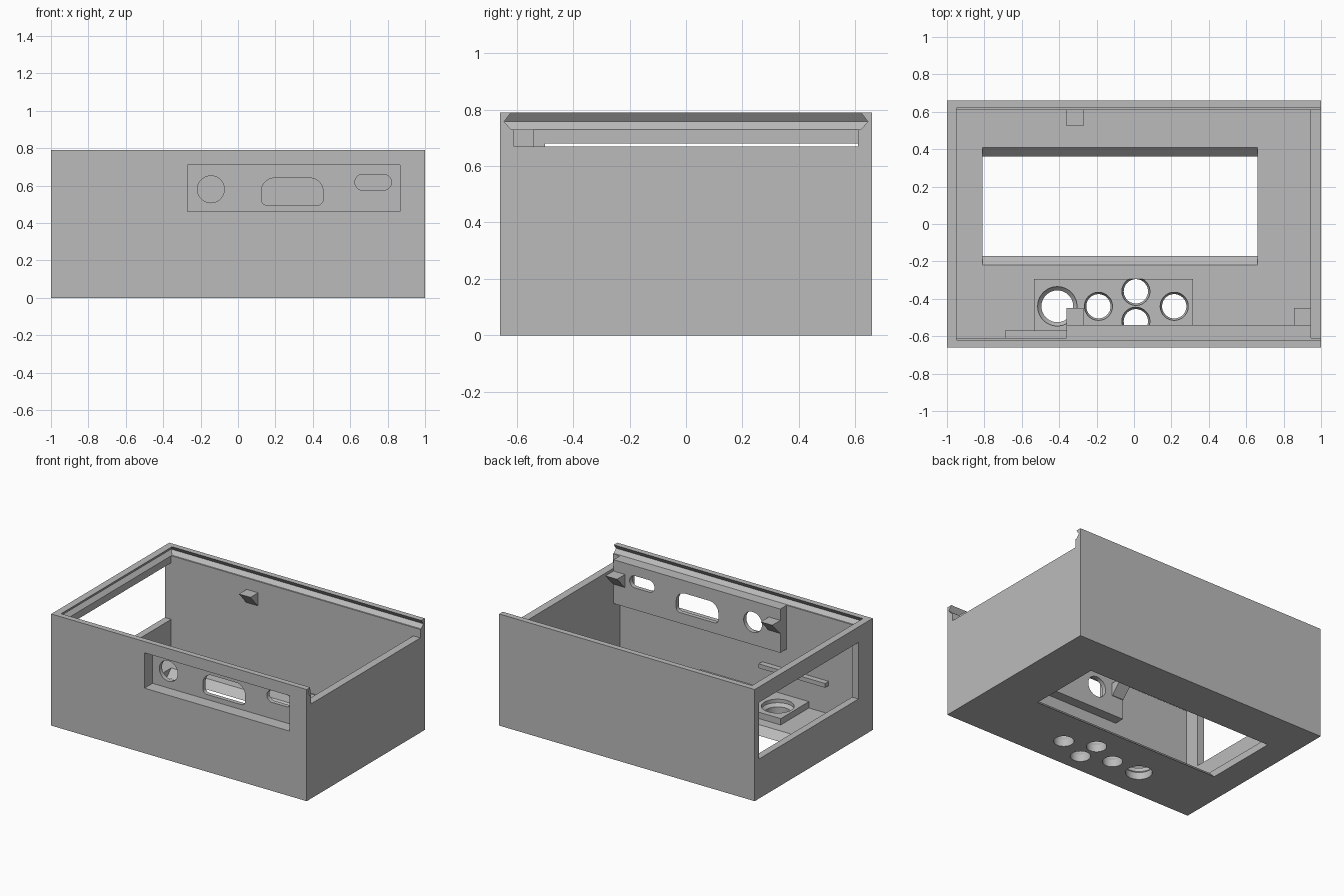
import bpy, bmesh, math
from mathutils import Matrix, Vector

default = bpy.data.objects.get("Cube")
if default:
    bpy.data.objects.remove(default, do_unlink=True)

grey = bpy.data.materials.new("plain_grey")
grey.use_nodes = True
grey.diffuse_color = (0.5, 0.5, 0.5, 1)
grey.node_tree.nodes["Principled BSDF"].inputs["Base Color"].default_value = (0.5, 0.5, 0.5, 1)


def loft(name, rings):
    """Skin a stack of equal-length point loops into a closed solid."""
    bm = bmesh.new()
    loops = [[bm.verts.new(p) for p in ring] for ring in rings]
    n = len(loops[0])
    for a, b in zip(loops, loops[1:]):
        for i in range(n):
            j = (i + 1) % n
            bm.faces.new((a[i], a[j], b[j], b[i]))
    bm.faces.new(loops[0][::-1])
    bm.faces.new(loops[-1])
    bmesh.ops.recalc_face_normals(bm, faces=bm.faces)
    mesh = bpy.data.meshes.new(name)
    bm.to_mesh(mesh)
    bm.free()
    mesh.materials.append(grey)
    obj = bpy.data.objects.new(name, mesh)
    bpy.context.collection.objects.link(obj)
    return obj


def rect(x0, x1, y0, y1, z):
    return [(x0, y0, z), (x1, y0, z), (x1, y1, z), (x0, y1, z)]


def box(name, x, y, z):
    return loft(name, [rect(*x, *y, z[0]), rect(*x, *y, z[1])])


def circle(x, y, r, z, n=48):
    return [(x + r * math.cos(math.tau * i / n), y + r * math.sin(math.tau * i / n), z)
            for i in range(n)]


def slot(name, x, z, low, high, y=(-0.7, -0.5)):
    """Rounded opening through the front; low and high are corner radii."""
    corners = ((x[1] - high, z[1] - high, high), (x[0] + high, z[1] - high, high),
               (x[0] + low, z[0] + low, low), (x[1] - low, z[0] + low, low))
    outline = []
    for k, (cx, cz, r) in enumerate(corners):
        for i in range(10):
            a = math.pi / 2 * (k + i / 9)
            outline.append((cx + r * math.cos(a), cz + r * math.sin(a)))
    # drop the doubled point where two arcs meet
    clean = [p for i, p in enumerate(outline)
             if (Vector(p) - Vector(outline[i - 1])).length > 1e-4]
    return loft(name, [[(px, d, pz) for px, pz in clean] for d in y])


def cut(obj, cutters):
    bpy.context.view_layer.objects.active = obj
    for c in cutters:
        c.hide_render = True
        mod = obj.modifiers.new("cut", "BOOLEAN")
        mod.operation = "DIFFERENCE"
        mod.solver = "EXACT"
        mod.object = c
        bpy.ops.object.modifier_apply(modifier=mod.name)


# Main parts
shell = box("case_shell", (-1, 1), (-0.66, 0.66), (0, 0.79))
panel = box("port_panel", (-0.36, 0.945), (-0.61, -0.54), (0.42, 0.73))
plate = box("button_plate", (-0.535, 0.315), (-0.61, -0.295), (0.05, 0.095))
box("support_bar", (-0.69, -0.17), (-0.61, -0.57), (0.25, 0.28))

# Cavity, sliding lid groove and lowered end wall
cavity = box("cavity_cutter", (-0.95, 0.945), (-0.61, 0.61), (0.05, 0.75))
groove = loft("groove_cutter", [rect(-0.95 - d, 1.2, -0.62 - d, 0.62 + d, z)
              for d, z in ((0, 0.73), (0.025, 0.757), (0, 0.79), (0, 0.85))])
notch = box("notch_cutter", (0.9, 1.2), (-0.61, 0.61), (0.67, 0.75))

# Openings in the end wall, floor and front
end_window = box("end_window_cutter", (-1.1, -0.9), (-0.5, 0.61), (0.28, 0.68))
screen = loft("screen_cutter", [rect(-0.81, 0.66, -0.17 - d, 0.36 + d, z)
              for d, z in ((0, -0.1), (0, 0), (0.05, 0.05), (0.05, 0.1))])
recess = box("recess_cutter", (-0.27, 0.865), (-0.8, -0.57), (0.46, 0.71))

# Button holes, each with a wider upper step
holes = []
for x, y, r, rim in ((-0.41, -0.44, 0.085, 0.02), (-0.19, -0.44, 0.065, 0.01),
                     (0.01, -0.36, 0.065, 0.01), (0.01, -0.52, 0.065, 0.01),
                     (0.215, -0.44, 0.065, 0.01)):
    holes.append(loft("hole_cutter", [circle(x, y, r + d, z) for d, z in
                 ((0, -0.1), (0, 0.05), (rim, 0.07), (rim, 0.2))]))

# Port openings
ports = [slot("round_port_cutter", (-0.217, -0.073), (0.508, 0.652), 0.072, 0.072),
         slot("wide_port_cutter", (0.125, 0.455), (0.495, 0.64), 0.03, 0.07),
         slot("small_port_cutter", (0.625, 0.82), (0.575, 0.66), 0.042, 0.042)]

cut(shell, [cavity, groove, notch, end_window, screen, recess] + holes)
cut(panel, [recess] + ports)
cut(plate, holes)
for c in [cavity, groove, notch, end_window, screen, recess] + holes + ports:
    bpy.data.objects.remove(c, do_unlink=True)

# Wedge catches that taper down into the wall
for name, x, wall, tip in (("back_catch", -0.36, 0.61, 0.525),
                           ("front_right_catch", -0.36, -0.54, -0.45),
                           ("front_left_catch", 0.855, -0.54, -0.45)):
    near = wall + 0.005 * (1 if tip > wall else -1)
    loft(name, [rect(x, x + 0.09, wall, near, 0.56),
                rect(x, x + 0.09, wall, tip, 0.65)])

# Smooth the round holes, keep the edges crisp
for obj in (shell, panel, plate):
    bpy.ops.object.select_all(action="DESELECT")
    obj.select_set(True)
    bpy.context.view_layer.objects.active = obj
    bpy.ops.object.shade_smooth_by_angle(angle=math.radians(25))
